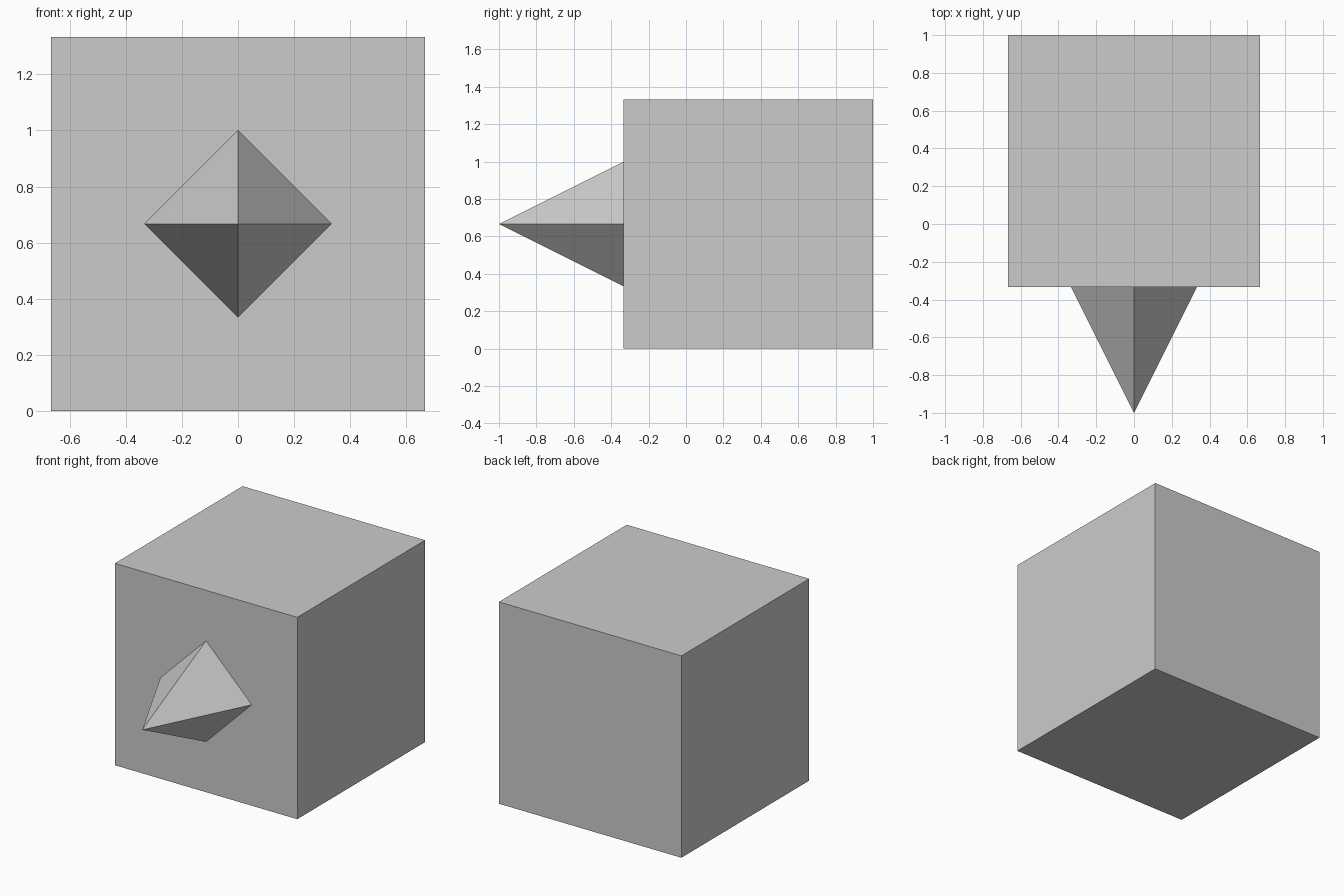
import bpy
from math import radians

if "Cube" in bpy.data.objects:
    bpy.data.objects.remove(bpy.data.objects["Cube"])

S = 4 / 3    # cube edge
R = 1 / 3    # spike base radius
L = 2 / 3    # spike length

# Cube body resting on the ground, set towards the back
bpy.ops.mesh.primitive_cube_add(size=S, location=(0, 1 - S / 2, S / 2))
bpy.context.object.name = "cube_body"

# Four-sided spike pointing forward from the middle of the front face
bpy.ops.mesh.primitive_cone_add(vertices=4, radius1=R, radius2=0, depth=L,
                                location=(0, -1 + L / 2, S / 2),
                                rotation=(radians(90), 0, 0))
bpy.context.object.name = "front_spike"
